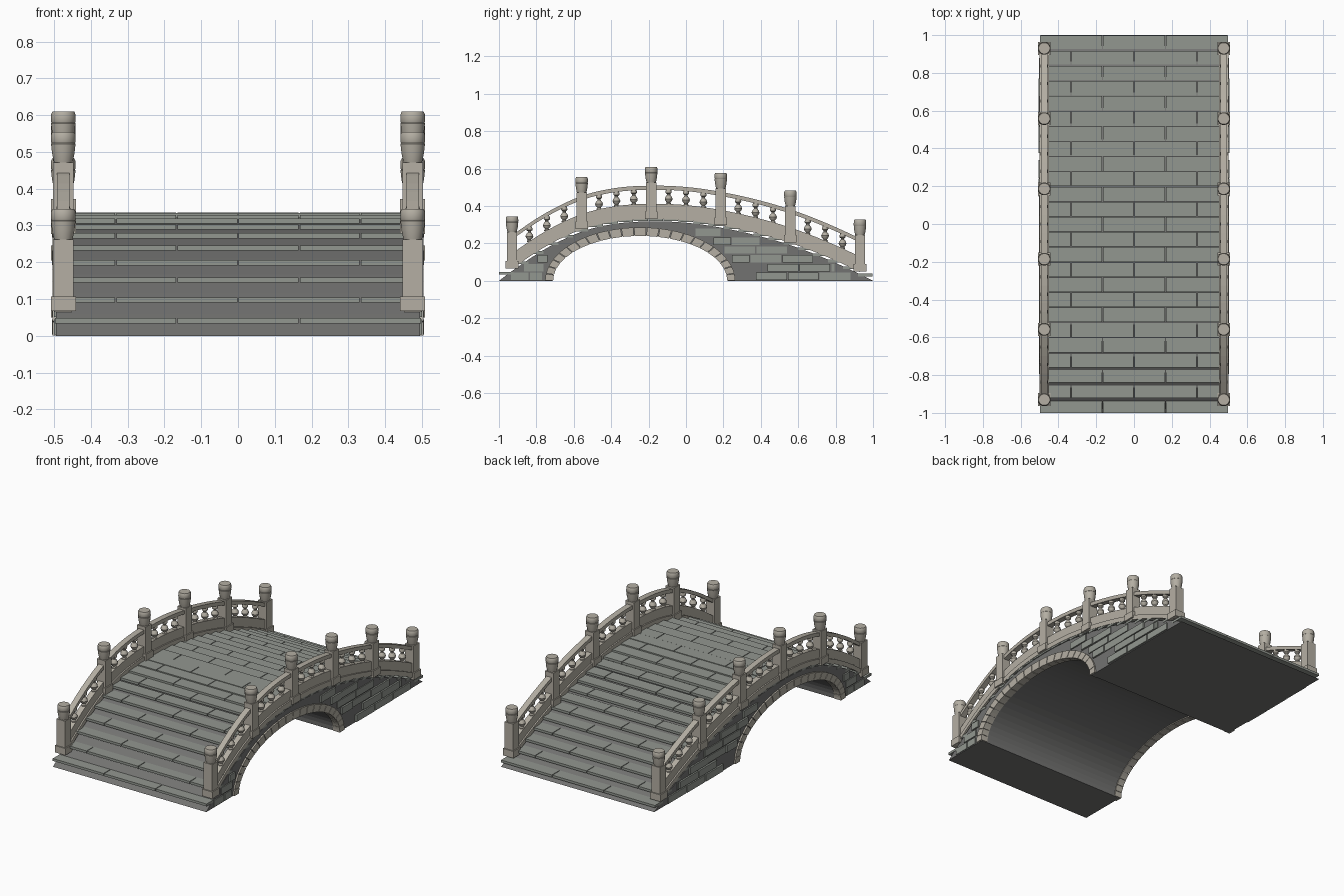
import bpy, bmesh, math, random

if "Cube" in bpy.data.objects:
    bpy.data.objects.remove(bpy.data.objects["Cube"])
random.seed(4)

def material(name, c):
    m = bpy.data.materials.new(name)
    m.diffuse_color = (*c, 1)
    m.use_nodes = True
    m.node_tree.nodes["Principled BSDF"].inputs["Base Color"].default_value = m.diffuse_color
    return m

PALE = material("pale_stone", (0.46, 0.43, 0.37))
GREY = material("deck_stone", (0.29, 0.31, 0.28))
DARK = material("wall_stone", (0.17, 0.17, 0.165))

# deck curve: height of the humped back along y
KEYS = [(-1, 0), (-.93, .053), (-.75, .172), (-.56, .262), (-.38, .305), (-.19, .318), (0, .311),
        (.185, .285), (.37, .245), (.555, .192), (.74, .122), (.93, .036), (1, 0)]

def deck(y):
    n = len(KEYS)
    i = max(k for k in range(n - 1) if KEYS[k][0] <= y + 1e-9 or k == 0)
    def slope(k):
        a, b = KEYS[max(k - 1, 0)], KEYS[min(k + 1, n - 1)]
        return (b[1] - a[1]) / (b[0] - a[0])
    (y0, z0), (y1, z1) = KEYS[i], KEYS[i + 1]
    h = y1 - y0
    t = (y - y0) / h
    return ((2*t**3 - 3*t**2 + 1) * z0 + (t**3 - 2*t**2 + t) * h * slope(i)
            + (3*t**2 - 2*t**3) * z1 + (t**3 - t**2) * h * slope(i + 1))

def add_prism(bm, pts, x0, x1):
    """Extrude a (y, z) outline between x0 and x1."""
    a = [bm.verts.new((x0, y, z)) for y, z in pts]
    b = [bm.verts.new((x1, y, z)) for y, z in pts]
    bm.faces.new(a)
    bm.faces.new(b[::-1])
    for i in range(len(pts)):
        j = (i + 1) % len(pts)
        bm.faces.new((a[i], b[i], b[j], a[j]))

def add_box(bm, x0, x1, y0, y1, z0, z1):
    add_prism(bm, [(y0, z0), (y1, z0), (y1, z1), (y0, z1)], x0, x1)

def add_lathe(bm, profile, x, y, z, sides):
    """Turn a (radius, height) profile around a vertical axis."""
    rings = []
    for r, h in profile:
        rings.append([bm.verts.new((x + r * math.cos(2*math.pi*(k + .5)/sides),
                                    y + r * math.sin(2*math.pi*(k + .5)/sides), z + h)) for k in range(sides)])
    for a, b in zip(rings, rings[1:]):
        for k in range(sides):
            j = (k + 1) % sides
            bm.faces.new((a[k], a[j], b[j], b[k]))
    bm.faces.new(rings[0][::-1])
    bm.faces.new(rings[-1])

def finish(name, bm, mat, mirror=False, smooth=False):
    bmesh.ops.recalc_face_normals(bm, faces=bm.faces)
    me = bpy.data.meshes.new(name)
    bm.to_mesh(me)
    bm.free()
    me.materials.append(mat)
    ob = bpy.data.objects.new(name, me)
    bpy.context.collection.objects.link(ob)
    if mirror:
        m = ob.modifiers.new("mirror", 'MIRROR')
        m.use_mirror_merge = False
    if smooth:
        bpy.context.view_layer.objects.active = ob
        bpy.ops.object.select_all(action='DESELECT')
        ob.select_set(True)
        bpy.ops.object.shade_smooth_by_angle(angle=math.radians(35))
    return ob

def band(y0, y1, lo, hi, n=8):
    """Outline of a strip that follows the deck curve."""
    ys = [y0 + (y1 - y0) * i / n for i in range(n + 1)]
    return [(y, deck(y) + lo) for y in ys] + [(y, deck(y) + hi) for y in reversed(ys)]

# bridge body with the off-centre arch opening
CY = -.245
def arch(a, rx, rz):
    return (CY + rx * math.cos(a), rz * math.sin(a))

bm = bmesh.new()
outline = [(-1 + i / 25, max(deck(-1 + i / 25), 0)) for i in range(51)]
outline += [arch(math.pi * i / 32, .47, .245) for i in range(33)]
add_prism(bm, outline, -.495, .495)
finish("bridge_body", bm, DARK)

# arch ring stones on both faces
bm = bmesh.new()
N = 23
for i in range(N):
    a0, a1 = math.pi * (i + .03) / N, math.pi * (i + .97) / N
    am = (a0 + a1) / 2
    add_prism(bm, [arch(a, .465, .24) for a in (a0, am, a1)] + [arch(a, .508, .286) for a in (a1, am, a0)], .46, .504)
finish("arch_ring_stones", bm, PALE, mirror=True)

# raised coursed blocks on the side walls
bm = bmesh.new()
H = .047
for r in range(6):
    z0, z1 = r * H + .004, (r + 1) * H - .003
    inside = [y for y in (-1 + k / 200 for k in range(401)) if deck(y) > z1 + .005]
    half = .515 * math.sqrt(max(0, 1 - (z0 / .29) ** 2)) + .005
    for lo, hi in ((inside[0], CY - half), (CY + half, inside[-1])):
        y = lo
        width = .17 if r % 2 else .1
        while y < hi - .02:
            e = min(y + width, hi)
            if random.random() > .2:
                add_box(bm, .48, .499 + random.random() * .007, y, e - .006, z0, z1)
            y, width = e, .17
finish("wall_blocks", bm, GREY, mirror=True)

# paving slabs, alternately jointed, stepping along the curve
bm = bmesh.new()
for k in range(25):
    y0, y1 = -1 + .08 * k, -1 + .08 * (k + 1)
    top = deck((y0 + y1) / 2) + .017
    cuts = [-.497, -.333, 0, .333, .497] if k % 2 else [-.497, -.167, .167, .497]
    for a, b in zip(cuts, cuts[1:]):
        add_box(bm, a + .002 * (a > -.49), b - .002 * (b < .49), y0, y1 - .003, top - .014, top)
finish("deck_slabs", bm, GREY)

# railing: posts, caps, curbs, panels, handrails and balusters
POSTS = [-.93 + .372 * i for i in range(6)]
X = .475
posts, caps, curb, panel, rail, balusters = (bmesh.new() for _ in range(6))
cap_profile = [(.025, 0), (.027, .008), (.031, .026), (.034, .052), (.0325, .054), (.034, .057),
               (.0335, .078), (.030, .085)]
bal_profile = [(.014, 0), (.014, .006), (.009, .012), (.018, .022), (.021, .031), (.017, .042), (.009, .052),
               (.009, .058), (.016, .064), (.017, .071), (.012, .084)]
for y in POSTS:
    b = deck(y) + .019
    add_box(posts, X - .034, X + .034, y - .034, y + .034, b - .005, b + .035)
    add_box(posts, X - .0275, X + .0275, y - .0275, y + .0275, b + .03, b + .19)
    add_lathe(caps, cap_profile, X, y, b + .188, 16)
for y0, y1 in zip(POSTS, POSTS[1:]):
    add_prism(curb, band(y0, y1, .012, .040), X - .024, X + .024)
    add_prism(panel, band(y0, y1, .036, .094), X - .016, X + .016)
    add_prism(rail, band(y0, y1, .169, .191), X - .017, X + .017)
    for q in (.25, .5, .75):
        y = y0 + (y1 - y0) * q
        add_lathe(balusters, bal_profile, X, y, deck(y) + .09, 10)
finish("railing_posts", posts, PALE, mirror=True)
finish("post_caps", caps, PALE, mirror=True, smooth=True)
finish("railing_curbs", curb, PALE, mirror=True)
finish("railing_panels", panel, PALE, mirror=True)
finish("handrails", rail, PALE, mirror=True)
finish("balusters", balusters, PALE, mirror=True, smooth=True)
